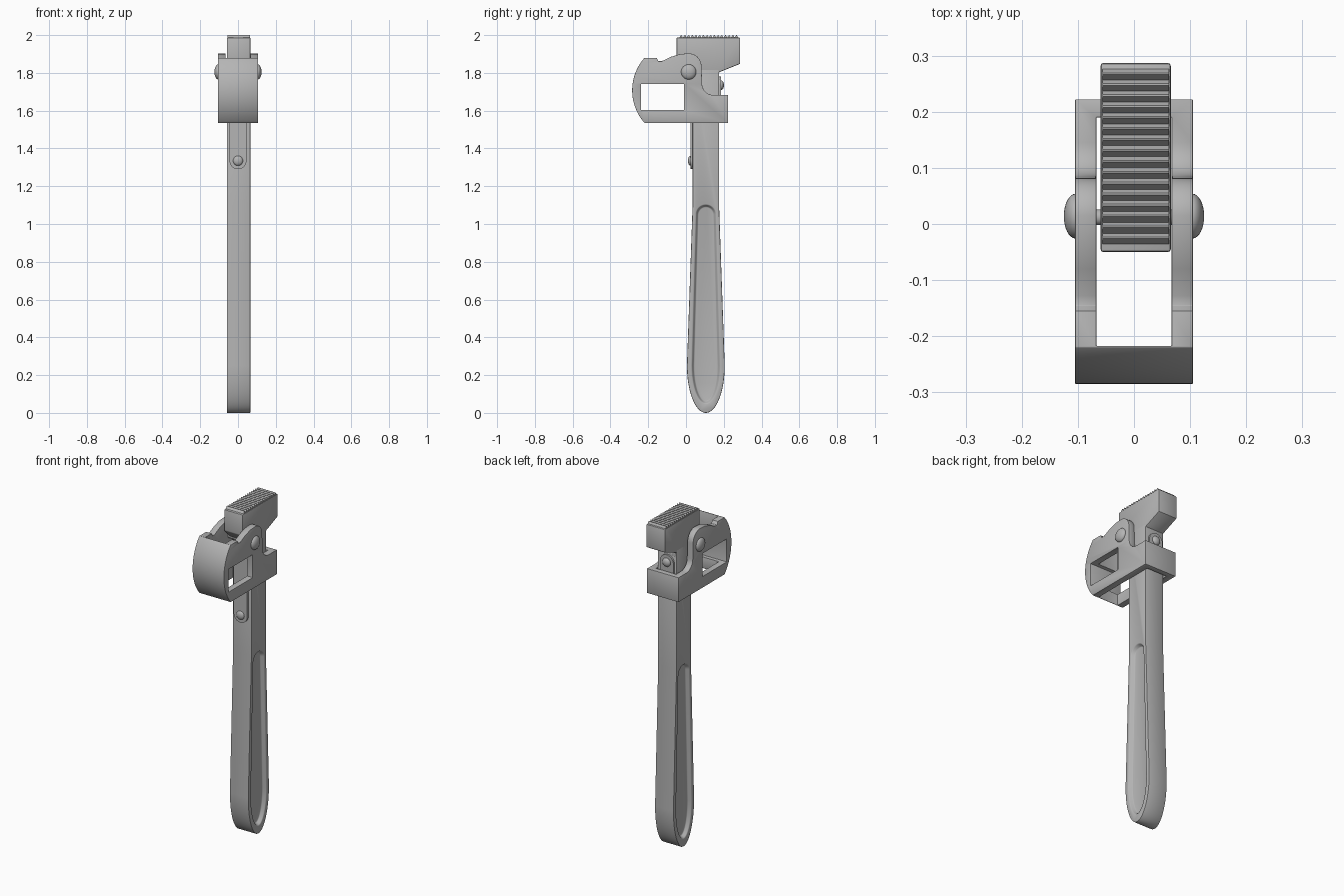
import bpy, bmesh, math

if "Cube" in bpy.data.objects:
    bpy.data.objects.remove(bpy.data.objects["Cube"])

steel = bpy.data.materials.new("grey steel")
steel.use_nodes = True
GREY = (0.46, 0.46, 0.46, 1)
steel.diffuse_color = GREY
steel.node_tree.nodes["Principled BSDF"].inputs["Base Color"].default_value = GREY

CX = 0.003   # shaft centre line across the tool
CY = 0.105   # handle centre line in depth
HALF = 0.0625


def arc(a, b, ra, rb, start, end, n=16):
    """Elliptical arc points, angles in degrees."""
    angles = [math.radians(start + (end - start) * i / n) for i in range(n + 1)]
    return [(a + ra * math.cos(t), b + rb * math.sin(t)) for t in angles]


def loft(name, rings, axis="x"):
    """Closed solid through outlines placed at distances along an axis."""
    bm = bmesh.new()
    loops = []
    for d, pts in rings:
        loops.append([bm.verts.new((d, a, b) if axis == "x" else (a, d, b)) for a, b in pts])
    bm.faces.new(loops[0])
    bm.faces.new(loops[-1])
    for lo, hi in zip(loops, loops[1:]):
        for i in range(len(lo)):
            j = (i + 1) % len(lo)
            bm.faces.new((lo[i], lo[j], hi[j], hi[i]))
    bmesh.ops.recalc_face_normals(bm, faces=bm.faces[:])
    mesh = bpy.data.meshes.new(name)
    bm.to_mesh(mesh)
    bm.free()
    mesh.materials.append(steel)
    obj = bpy.data.objects.new(name, mesh)
    bpy.context.collection.objects.link(obj)
    return obj


def prism(name, pts, lo, hi, axis="x"):
    return loft(name, [(lo, pts), (hi, pts)], axis)


def activate(obj):
    bpy.ops.object.select_all(action="DESELECT")
    obj.select_set(True)
    bpy.context.view_layer.objects.active = obj


def finish(obj, cutters=(), bevel=0.0):
    """Apply cuts and edge bevel, then shade."""
    activate(obj)
    for cutter in cutters:
        cutter.hide_render = True
        mod = obj.modifiers.new("cut", "BOOLEAN")
        mod.operation = "DIFFERENCE"
        mod.solver = "EXACT"
        mod.object = cutter
        bpy.ops.object.modifier_apply(modifier=mod.name)
    if bevel:
        mod = obj.modifiers.new("soft edges", "BEVEL")
        mod.width = bevel
        mod.segments = 2
        mod.limit_method = "ANGLE"
        mod.angle_limit = math.radians(40)
        bpy.ops.object.modifier_apply(modifier=mod.name)
    for cutter in cutters:
        bpy.data.objects.remove(cutter)
    bpy.ops.object.shade_smooth_by_angle(angle=math.radians(30))
    return obj


def rivet(name, centre, scale):
    bpy.ops.mesh.primitive_uv_sphere_add(segments=32, ring_count=16, radius=1, location=centre)
    obj = bpy.context.object
    obj.name = name
    obj.scale = scale
    obj.data.materials.append(steel)
    bpy.ops.object.shade_smooth_by_angle(angle=math.radians(30))


# Handle with straight shaft, tapered grip and a recess on each side
def recess(inset):
    return (arc(CY, 0.25, 0.074 - inset, 0.2 - inset, 180, 360, 24)
            + arc(CY, 1.05, 0.052 - inset, 0.052 - inset, 0, 180, 24))


handle = prism("handle",
               arc(CY, 0.25, 0.1, 0.25, 180, 360, 32)
               + [(CY + 0.07, 1.1), (CY + 0.07, 1.82), (CY - 0.07, 1.82), (CY - 0.07, 1.1)],
               CX - HALF, CX + HALF)
pockets = [loft("pocket_cutter", [(CX + s * 0.1, recess(0)), (CX + s * HALF, recess(0)),
                                  (CX + s * 0.042, recess(0.011))]) for s in (-1, 1)]
finish(handle, pockets, 0.004)

# Upper jaw with its row of teeth
jaw = prism("upper_jaw", [(-0.05, 1.987), (0.287, 1.987), (0.287, 1.848), (0.175, 1.803),
                          (0.175, 1.77), (0.035, 1.77), (-0.05, 1.86)],
            CX - HALF, CX + HALF)
finish(jaw, bevel=0.005)
TEETH, PITCH, FIRST = 16, 0.0195, -0.036
row = [(FIRST, 1.98)]
for i in range(TEETH):
    y = FIRST + i * PITCH
    row += [(y, 1.987), (y + 0.01, 2.0), (y + 0.013, 2.0)]
row += [(FIRST + TEETH * PITCH, 1.987), (FIRST + TEETH * PITCH, 1.98)]
prism("jaw_teeth", row, CX - HALF + 0.003, CX + HALF - 0.003)

# Housing: two cheeks, a curved front wall and a collar round the shaft
outline = (arc(-0.024, 1.7075, 0.261, 0.261, 138.6, 221.4, 20)
           + [(0.222, 1.535), (0.222, 1.683)]
           + arc(0.145, 1.743, 0.06, 0.06, 270, 180, 10)
           + arc(0.015, 1.835, 0.067, 0.068, 0, 90, 10)
           + [(-0.03, 1.9), (-0.08, 1.885), (-0.128, 1.862), (-0.146, 1.862), (-0.155, 1.88)])
housing = prism("housing", outline, -0.105, 0.105)
cavity = prism("cavity_cutter", [(-0.217, 1.4), (0.19, 1.4), (0.19, 2.1), (-0.217, 2.1)],
               -0.067, 0.067)
window = prism("window_cutter", [(-0.239, 1.603), (-0.01, 1.603), (-0.01, 1.741), (-0.239, 1.741)],
               -0.2, 0.2)
finish(housing, [cavity, window], 0.003)

# Pivot pin and its domed heads
finish(prism("pivot_pin", arc(0.012, 1.805, 0.014, 0.014, 0, 345, 23), -0.1, 0.1))
for side, s in (("left", 1), ("right", -1)):
    rivet(side + "_pivot_head", (s * 0.104, 0.014, 1.805), (0.021, 0.04, 0.04))

# Leaf springs riveted to the front and back of the shaft
front = arc(0, 1.335, 0.045, 0.045, 180, 360, 24) + [(0.045, 1.8), (-0.045, 1.8)]
finish(prism("front_spring", front, 0.023, 0.037, "y"))
back = arc(0, 1.735, 0.045, 0.045, 0, 180, 24) + [(-0.045, 1.56), (0.045, 1.56)]
finish(prism("back_spring", back, 0.173, 0.185, "y"))
rivet("front_spring_rivet", (0, 0.024, 1.335), (0.026, 0.014, 0.026))
rivet("back_spring_rivet", (0, 0.185, 1.735), (0.026, 0.016, 0.026))
